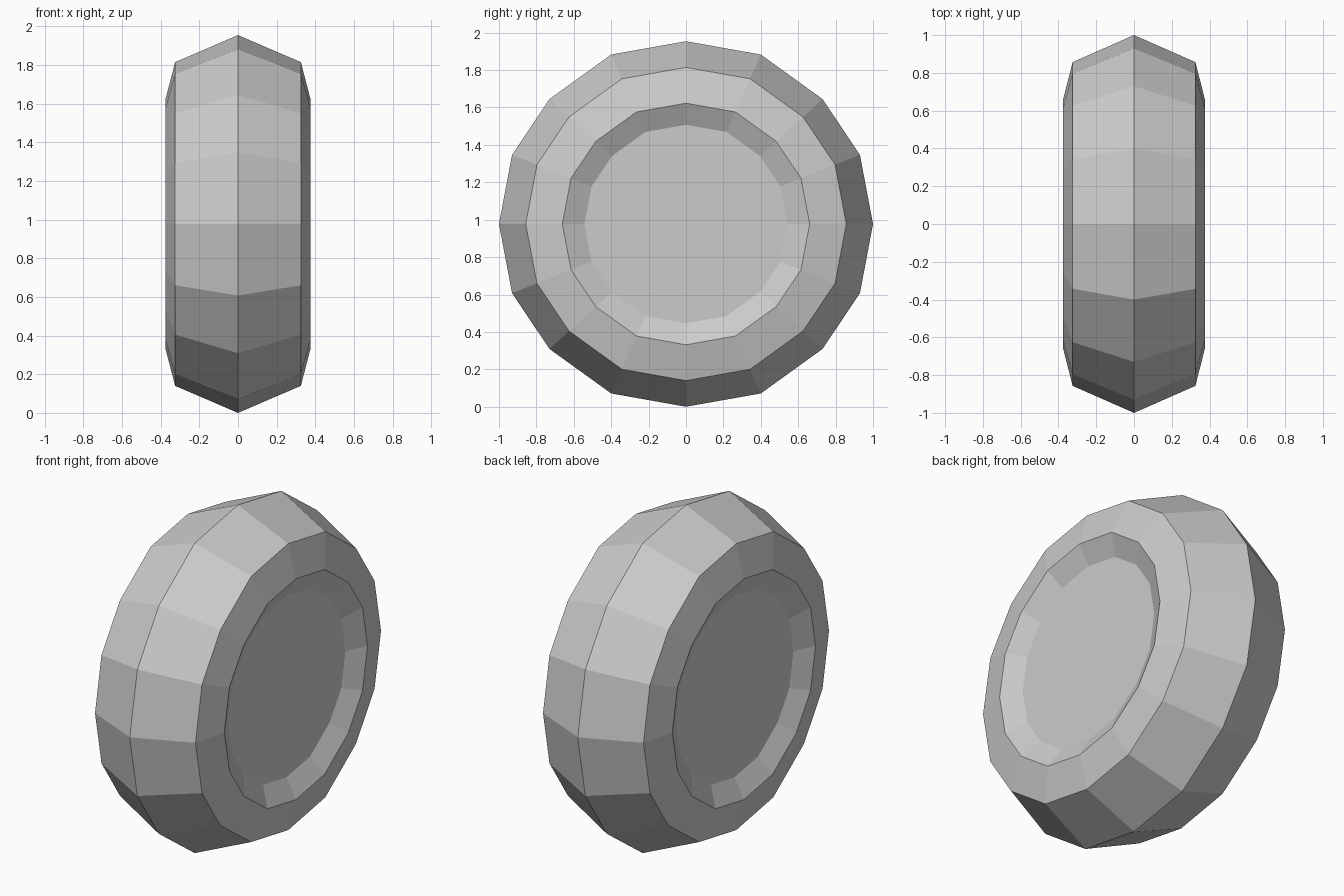
import bpy, bmesh

if "Cube" in bpy.data.objects:
    bpy.data.objects.remove(bpy.data.objects["Cube"])

# One quarter of the sixteen-sided rim outline (y, z from centre)
HALF_Z = 0.977
quarter = [(1.0, 0.0), (0.93, 0.37), (0.73, 0.668), (0.4, 0.906), (0.0, HALF_Z)]
outline = quarter[:4] + [(-y, z) for y, z in reversed(quarter)]
outline += [(-y, -z) for y, z in outline[1:-1]]
outline = [outline[i] for i in range(len(outline))]

# Half profile across the width: (x, scale of outline), crown to recessed hub
half = [(0.0, 1.0), (0.325, 0.857), (0.375, 0.661), (0.315, 0.543)]
profile = [(-x, s) for x, s in reversed(half[1:])] + half

bm = bmesh.new()
rings = [[bm.verts.new((x, y * s, HALF_Z + z * s)) for y, z in outline]
         for x, s in profile]
n = len(outline)

# Tread, sidewalls and recess walls
for a, b in zip(rings, rings[1:]):
    for i in range(n):
        j = (i + 1) % n
        bm.faces.new((a[i], a[j], b[j], b[i]))

# Flat hub discs on both sides
bm.faces.new(rings[0])
bm.faces.new(rings[-1])
bmesh.ops.recalc_face_normals(bm, faces=bm.faces[:])

mesh = bpy.data.meshes.new("wheel")
bm.to_mesh(mesh)
bm.free()
wheel = bpy.data.objects.new("wheel", mesh)
bpy.context.collection.objects.link(wheel)
